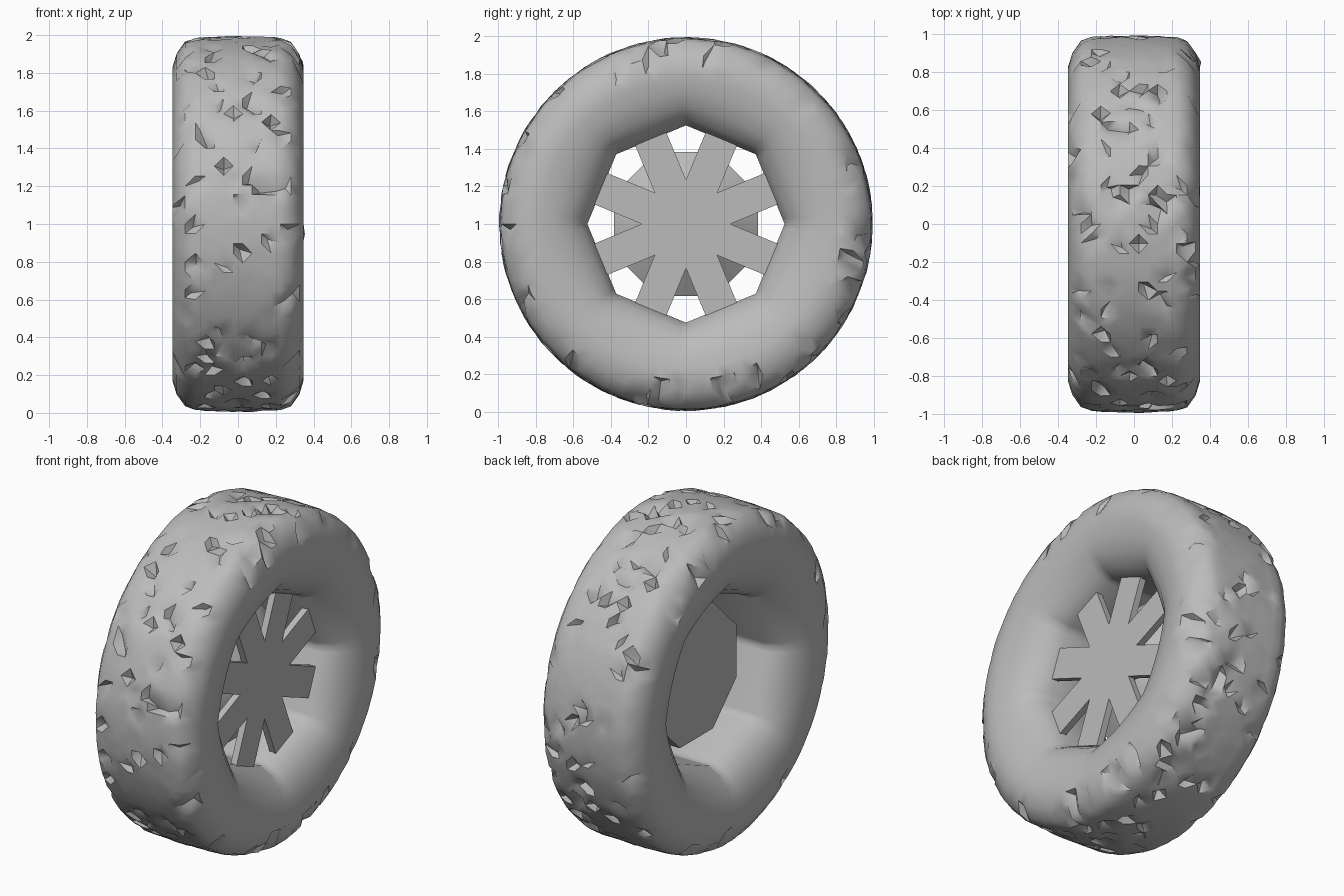
import bpy, bmesh, math, random
from mathutils import Matrix, Vector

random.seed(7)
cube = bpy.data.objects.get("Cube")
if cube:
    bpy.data.objects.remove(cube, do_unlink=True)

grey = bpy.data.materials.new("plain grey")
grey.use_nodes = True
grey.diffuse_color = (0.5, 0.5, 0.5, 1)
grey.node_tree.nodes["Principled BSDF"].inputs["Base Color"].default_value = (0.5, 0.5, 0.5, 1)

AXLE = Matrix.Translation((0, 0, 1))
SIDES = 8
SECTOR = math.tau / SIDES


def finish(bm, name, angle):
    bmesh.ops.recalc_face_normals(bm, faces=bm.faces)
    mesh = bpy.data.meshes.new(name)
    bm.to_mesh(mesh)
    bm.free()
    obj = bpy.data.objects.new(name, mesh)
    obj.matrix_world = AXLE
    mesh.materials.append(grey)
    bpy.context.collection.objects.link(obj)
    bpy.ops.object.select_all(action="DESELECT")
    obj.select_set(True)
    bpy.context.view_layer.objects.active = obj
    bpy.ops.object.shade_smooth_by_angle(angle=math.radians(angle))
    return obj


def ring(bm, x, radius, count, turn=0.0, octagon=0.0):
    """Ring about the axle; octagon blends the circle towards eight flat sides."""
    verts = []
    for i in range(count):
        a = turn + i * math.tau / count
        off = a % SECTOR - SECTOR / 2
        flat = math.cos(SECTOR / 2) / math.cos(off)
        r = radius * (1 + octagon * (flat - 1))
        verts.append(bm.verts.new((x, r * math.sin(a), r * math.cos(a))))
    return verts


def bridge(bm, a, b):
    n = len(a)
    for i in range(n):
        j = (i + 1) % n
        bm.faces.new((a[i], a[j], b[j], b[i]))


# Tyre with its octagonal barrel: half profile of (x, radius, octagon blend)
half = [(0.165, 0.525, 1), (0.24, 0.56, 0.75), (0.30, 0.62, 0.4), (0.332, 0.70, 0.15),
        (0.345, 0.77, 0), (0.347, 0.83, 0), (0.325, 0.90, 0), (0.28, 0.963, 0)]
tread = [(0.225 - 0.05 * i, 0.992 - 0.15 * (0.225 - 0.05 * i) ** 2, 0) for i in range(10)]
profile = half + tread + [(-x, r, o) for x, r, o in reversed(half)]
bm = bmesh.new()
rings = [ring(bm, x, r, 120, octagon=o) for x, r, o in profile]
for a, b in zip(rings, rings[1:] + rings[:1]):
    bridge(bm, a, b)

# Narrow chips and cuts scattered over the tread
for (x, radius, _), loop in zip(profile, rings):
    if radius < 0.89:
        continue
    for v in loop:
        out = Vector((0, v.co.y, v.co.z)).normalized()
        along = out.cross(Vector((1, 0, 0)))
        if random.random() < 0.11:
            v.co -= out * random.uniform(0.02, 0.055)
            v.co += along * random.uniform(-0.04, 0.04)
            v.co.x += random.uniform(-0.03, 0.03)
        else:
            v.co += out * random.uniform(-0.002, 0.004)
bmesh.ops.triangulate(bm, faces=bm.faces)
finish(bm, "tyre", 46)

# Brake drum behind the spokes, flat on the back and tapering to the hub
bm = bmesh.new()
steps = [(-0.07, 0.415), (0.01, 0.415), (0.13, 0.25)]
rings = [ring(bm, x, r, SIDES, SECTOR / 2) for x, r in steps]
for a, b in zip(rings, rings[1:]):
    bridge(bm, a, b)
for cap in (rings[0], rings[-1]):
    bm.faces.new(cap)
finish(bm, "brake_drum", 30)

# Hub plate
bm = bmesh.new()
rings = [ring(bm, x, 0.235, SIDES) for x in (0.11, 0.18)]
bridge(bm, *rings)
for cap in rings:
    bm.faces.new(cap)
finish(bm, "hub", 30)

# Spokes, midway between the barrel corners
bm = bmesh.new()
for i in range(SIDES):
    turn = Matrix.Rotation((i + 0.5) * SECTOR, 4, "X")
    box = Matrix.Translation((0.16, 0, 0.345)) @ Matrix.Diagonal((0.04, 0.18, 0.29, 1))
    bmesh.ops.create_cube(bm, size=1, matrix=turn @ box)
finish(bm, "spokes", 30)
